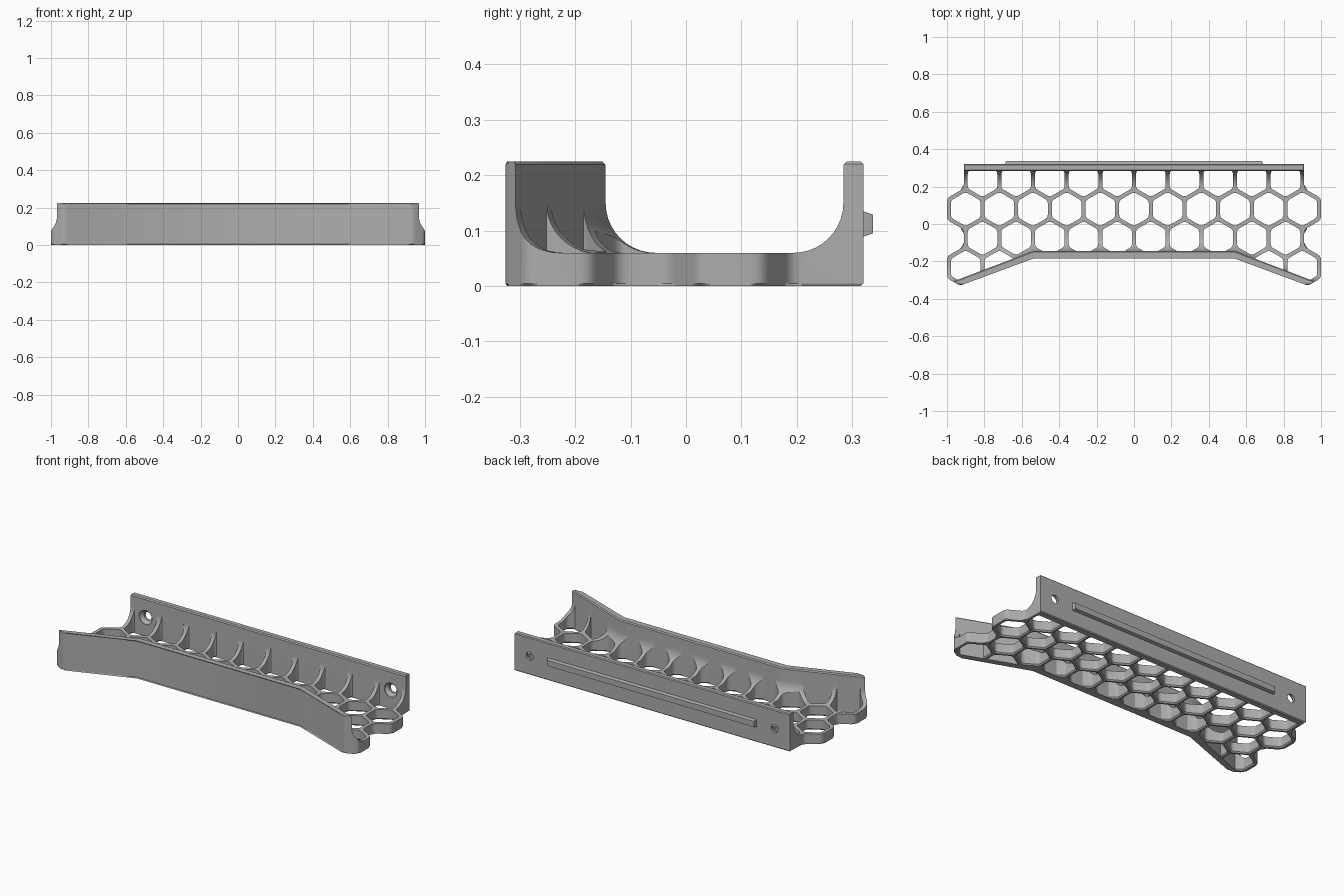
import bpy, bmesh, math
from mathutils import Vector

cube = bpy.data.objects.get("Cube")
if cube:
    bpy.data.objects.remove(cube, do_unlink=True)

# Main dimensions
HEIGHT, FLOOR, FILLET = 0.225, 0.06, 0.09
BACK, BACK_IN = 0.32, 0.284
BEND, SLOPE, FRONT_IN = 0.54, 0.38, -0.145
PITCH = 0.18
ROW = PITCH * math.sqrt(3) / 2
ROW_Y = 0.08

grey = bpy.data.materials.new("matte grey")
grey.use_nodes = True
grey.diffuse_color = (0.42, 0.42, 0.42, 1)
grey.node_tree.nodes["Principled BSDF"].inputs["Base Color"].default_value = (0.42, 0.42, 0.42, 1)


def loft(bm, rings):
    """Closed solid through matching rings of points."""
    loops = [[bm.verts.new(p) for p in ring] for ring in rings]
    n = len(loops[0])
    for a, b in zip(loops, loops[1:]):
        for i in range(n):
            j = (i + 1) % n
            bm.faces.new((a[i], a[j], b[j], b[i]))
    bm.faces.new(loops[0][::-1])
    bm.faces.new(loops[-1])


def make(name, bm):
    bmesh.ops.recalc_face_normals(bm, faces=bm.faces)
    mesh = bpy.data.meshes.new(name)
    bm.to_mesh(mesh)
    bm.free()
    mesh.materials.append(grey)
    obj = bpy.data.objects.new(name, mesh)
    bpy.context.collection.objects.link(obj)
    return obj


def carve(obj, tool, operation):
    """Apply a boolean and discard the tool."""
    tool.hide_render = True
    mod = obj.modifiers.new(operation.lower(), 'BOOLEAN')
    mod.operation, mod.solver, mod.object = operation, 'EXACT', tool
    graph = bpy.context.evaluated_depsgraph_get()
    result = bpy.data.meshes.new_from_object(obj.evaluated_get(graph))
    obj.modifiers.clear()
    obj.data = result
    bpy.data.objects.remove(tool, do_unlink=True)


def rounded(points, radius, steps=4):
    """Soften every corner of a plan polygon."""
    out = []
    for i, p in enumerate(points):
        p = Vector(p)
        before, after = Vector(points[i - 1]) - p, Vector(points[(i + 1) % len(points)]) - p
        a, b = p + before.normalized() * radius, p + after.normalized() * radius
        for k in range(steps + 1):
            t = k / steps
            out.append(a * (1 - t) ** 2 + p * 2 * t * (1 - t) + b * t * t)
    return out


def front_inner(x):
    return FRONT_IN - SLOPE * max(0, abs(x) - BEND)


STATIONS = (-1.05, -BEND, BEND, 1.05)


# Channel: floor, two walls and the concave fillets between them
def channel_section(x):
    yi = front_inner(x)
    arc = [i * math.pi / 20 for i in range(11)]
    pts = [(-0.5, -0.1), (0.5, -0.1), (0.5, 0.3), (BACK_IN + 0.006, 0.3),
           (BACK_IN + 0.006, HEIGHT), (BACK_IN, HEIGHT - 0.006)]
    pts += [(BACK_IN - FILLET * (1 - math.cos(a)), FLOOR + FILLET * (1 - math.sin(a))) for a in arc]
    pts += [(yi + FILLET * (1 - math.cos(a)), FLOOR + FILLET * (1 - math.sin(a))) for a in arc[::-1]]
    pts += [(yi, HEIGHT - 0.006), (yi - 0.006, HEIGHT), (yi - 0.006, 0.3), (-0.5, 0.3)]
    return [(x, y, z) for y, z in pts]


bm = bmesh.new()
loft(bm, [channel_section(x) for x in STATIONS])
tray = make("honeycomb_tray", bm)

# Plan outline with scalloped ends
corners = [(0.91, BACK), (0.91, 0.19), (1, 0.138), (1, 0.022), (0.91, -0.03), (0.91, -0.121),
           (1, -0.173), (1, -0.289), (0.93, -0.33), (BEND, -0.18)]
half = corners[:1] + [tuple(p) for p in rounded(corners, 0.02)[5:-5]] + corners[-1:]
plan = half + [(-x, y) for x, y in half[::-1]]
bm = bmesh.new()
loft(bm, [[(x, y, z) for x, y in plan] for z in (0, HEIGHT)])
rims = [e for e in bm.edges if e.verts[0].co.z == e.verts[1].co.z]
bmesh.ops.bevel(bm, geom=rims, offset=0.005, segments=1, affect='EDGES')
carve(tray, make("outline_cutter", bm), 'INTERSECT')

# Hexagonal openings, flared at the underside
centres = [(PITCH * i, ROW_Y) for i in range(-5, 6)]
for side in (1, -1):
    centres += [(PITCH * (i + 0.5), ROW_Y + side * ROW) for i in range(-5, 5)]
    centres += [(side * PITCH * k, ROW_Y - 2 * ROW) for k in (4, 5)]


def hexagon(cx, cy, apothem, z):
    r = apothem / math.cos(math.pi / 6)
    points = [(cx + r * math.sin(k * math.pi / 3), cy + r * math.cos(k * math.pi / 3)) for k in range(6)]
    return [(p.x, p.y, z) for p in rounded(points, 0.015, 3)]


bm = bmesh.new()
for cx, cy in centres:
    loft(bm, [hexagon(cx, cy, a, z) for a, z in
              ((0.085, -0.05), (0.085, 0), (0.079, 0.007), (0.079, 0.28))])
openings = make("opening_cutter", bm)

# Keep the openings between the wall faces
bm = bmesh.new()
loft(bm, [[(x, front_inner(x), -0.2), (x, BACK_IN, -0.2), (x, BACK_IN, 0.4), (x, front_inner(x), 0.4)]
          for x in STATIONS])
carve(openings, make("wall_limit", bm), 'INTERSECT')
carve(tray, openings, 'DIFFERENCE')

# Countersunk screw holes through the back wall
bm = bmesh.new()
for x in (-0.81, 0.81):
    loft(bm, [[(x + r * math.cos(k * math.pi / 16), y, 0.112 + r * math.sin(k * math.pi / 16))
               for k in range(32)] for r, y in ((0.042, 0.27), (0.042, 0.288), (0.024, 0.305), (0.024, 0.4))])
carve(tray, make("screw_cutter", bm), 'DIFFERENCE')

# Raised locating rib on the back
bm = bmesh.new()
loft(bm, [[(sx * (0.69 - d), y, 0.112 + sz * (0.023 - d)) for sx, sz in ((-1, -1), (1, -1), (1, 1), (-1, 1))]
          for d, y in ((0, BACK - 0.01), (0, BACK), (0.006, 0.337))])
rib = make("back_rib", bm)

# Smooth curved faces, keep edges sharp
bpy.context.view_layer.update()
bpy.ops.object.select_all(action='DESELECT')
for obj in (tray, rib):
    obj.select_set(True)
bpy.context.view_layer.objects.active = tray
bpy.ops.object.shade_smooth_by_angle(angle=math.radians(25))
